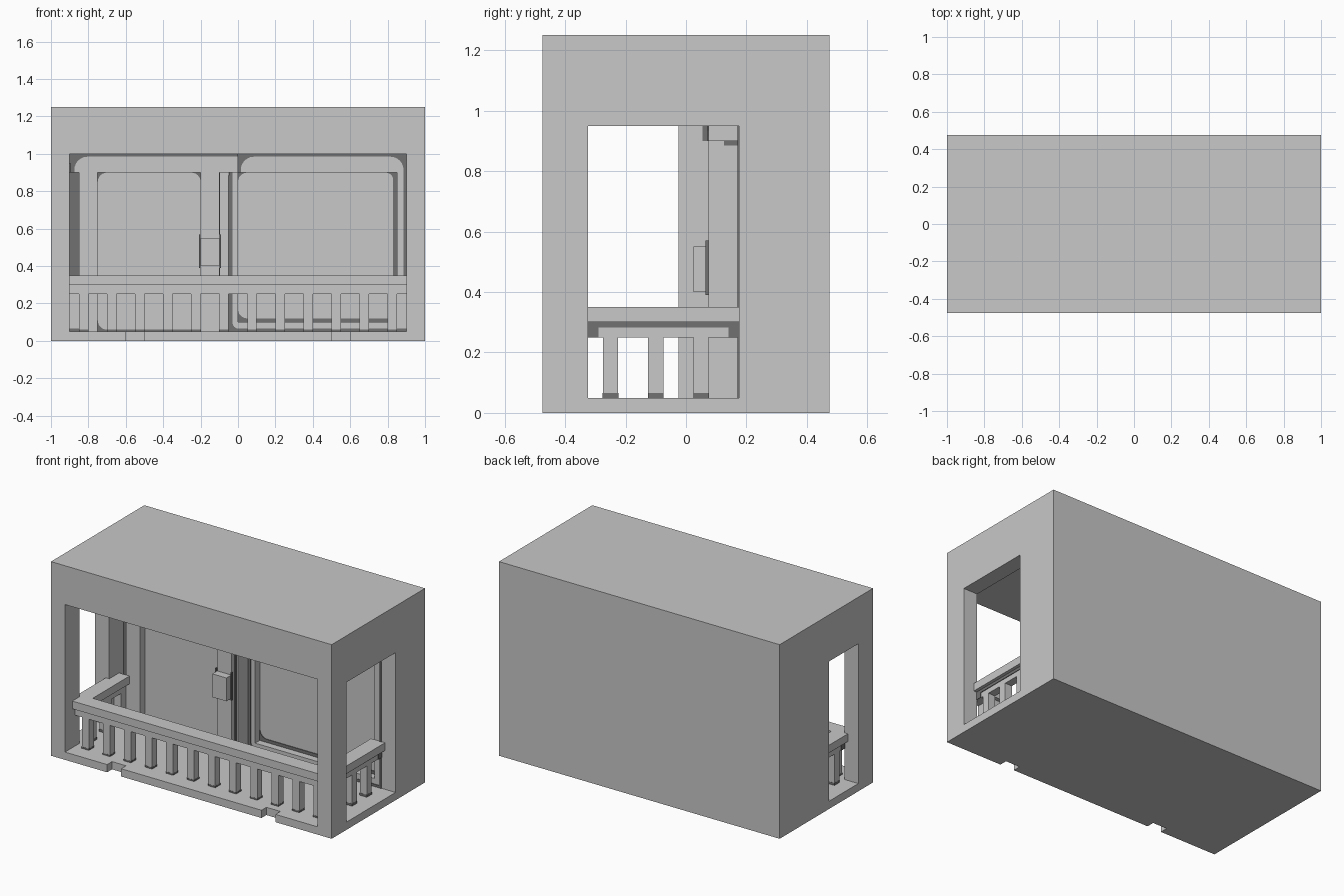
import bpy, bmesh, math
from mathutils import Matrix, Vector

cube = bpy.data.objects.get("Cube")
if cube:
    bpy.data.objects.remove(cube)


def material(name, value):
    mat = bpy.data.materials.new(name)
    mat.use_nodes = True
    color = (value, value, value, 1)
    mat.diffuse_color = color
    mat.node_tree.nodes["Principled BSDF"].inputs["Base Color"].default_value = color
    return mat


LIGHT = material("light grey", 0.58)
DARK = material("dark grey", 0.165)


def add_box(bm, x0, x1, y0, y1, z0, z1):
    lo, hi = Vector((x0, y0, z0)), Vector((x1, y1, z1))
    size = Matrix.Diagonal(hi - lo).to_4x4()
    bmesh.ops.create_cube(bm, size=1, matrix=Matrix.Translation((lo + hi) / 2) @ size)


def finish(name, bm, mat):
    bmesh.ops.recalc_face_normals(bm, faces=bm.faces)
    mesh = bpy.data.meshes.new(name)
    bm.to_mesh(mesh)
    bm.free()
    mesh.materials.append(mat)
    obj = bpy.data.objects.new(name, mesh)
    bpy.context.collection.objects.link(obj)
    return obj


def boxes(name, items, mat=LIGHT):
    bm = bmesh.new()
    for item in items:
        add_box(bm, *item)
    return finish(name, bm, mat)


# Housing: solid block, hollowed out by the balcony, side openings and door recesses
housing = boxes("housing", [(-1, 1, -.475, .475, 0, 1.25)])
recesses = {
    "balcony_left": (-.9, .01, -.6, .075, .05, 1),
    "balcony_right": (0, .9, -.6, .175, .05, 1),
    "side_opening_left": (.8, 1.1, -.325, .175, .05, .95),
    "side_opening_right": (-1.1, -.8, -.325, -.025, .05, .95),
    "door_recess": (-.9, -.05, 0, .125, .05, .9),
    "door_return": (-.05, .01, 0, .175, .05, .9),
    "window_recess": (0, .85, .1, .225, .1, .9),
    "drain_left": (.5, .6, -.6, -.425, -.1, .1),
    "drain_right": (-.6, -.5, -.6, -.425, -.1, .1),
}
for name, dims in recesses.items():
    cutter = boxes(name, [dims])
    cutter.hide_render = True
    mod = housing.modifiers.new(name, "BOOLEAN")
    mod.operation = "DIFFERENCE"
    mod.solver = "EXACT"
    mod.object = cutter
    bpy.context.view_layer.objects.active = housing
    bpy.ops.object.modifier_apply(modifier=name)
    bpy.data.objects.remove(cutter)

# Sliding door stiles and handle
boxes("door_stiles", [(-.85, -.75, .075, .126, .05, .9),
                      (-.2, -.1, .075, .126, .05, .9)])
boxes("door_handle", [(-.2, -.1, .025, .08, .4, .55)])
boxes("handle_edges", [(x, x + .008, .065, .08, .39, .57) for x in (-.208, -.1)], DARK)

# Front railing
boxes("front_handrail", [(-.9, .9, -.4, -.3, .3, .35)])
boxes("front_lower_rail", [(-.9, .9, -.375, -.325, .25, .3)])
front = [-.825 + .15 * i for i in range(12)]
boxes("front_balusters", [(x - .025, x + .025, -.375, -.325, .05, .25) for x in front])
boxes("front_baluster_feet",
      [(x - .026, x + .026, -.376, -.324, .05, .06) for x in front], DARK)

# Side railings
for side, s, end, count in (("left", 1, .175, 3), ("right", -1, .075, 3)):
    def span(a, b):
        return sorted((s * a, s * b))
    ys = [-.25 + .15 * i for i in range(count)]
    boxes(side + "_handrail", [(*span(.825, .925), -.325, end, .3, .35)])
    boxes(side + "_lower_rail", [(*span(.85, .9), -.325, end, .25, .3)])
    boxes(side + "_balusters",
          [(*span(.85, .9), y - .025, y + .025, .05, .25) for y in ys])
    boxes(side + "_baluster_feet",
          [(*span(.849, .901), y - .026, y + .026, .05, .065) for y in ys], DARK)
    stop = end if s > 0 else -.025
    boxes(side + "_rail_joint",
          [(*span(.899, .904), -.325, stop, .282, .3),
           (*span(.899, .904), -.325, -.29, .25, .282),
           (*span(.899, .904), stop - .035, stop, .25, .282)], DARK)

# Dark joint strips on the door and window surround: x range, z range, wall depth
strips = [
    (-.9, 0, .985, 1, .075), (-.9, -.875, .9, .985, .075),
    (-.9, -.85, .05, .9, .125), (-.75, -.2, .05, .06, .125),
    (0, .9, .985, 1, .175), (0, .015, .9, .985, .175),
    (.885, .9, .05, .985, .175), (-.05, -.03, .05, .9, .175),
    (-.03, .885, .05, .065, .175),
    (.83, .85, .1, .9, .225), (0, .83, .1, .12, .225),
]
boxes("joint_strips", [(x0, x1, y - .004, y + .001, z0, z1)
                       for x0, x1, z0, z1, y in strips], DARK)
boxes("side_joint_strips", [(-.101, -.096, .105, .125, .05, .9),
                            (-.051, -.046, .125, .175, .885, .9),
                            (-.901, -.896, .055, .075, .9, .95)], DARK)

# Rounded dark corners: corner point, depth, direction of the arms, radius
corners = [
    (-.875, .985, .075, 1, -1, .07), (.015, .985, .175, 1, -1, .07),
    (.885, .985, .175, -1, -1, .07), (-.75, .9, .125, 1, -1, .05),
    (-.2, .9, .125, -1, -1, .05), (0, .9, .225, 1, -1, .05),
    (.83, .9, .225, -1, -1, .04), (0, .12, .225, 1, 1, .05),
    (-.75, .06, .125, 1, 1, .05), (-.03, .065, .175, 1, 1, .035),
]
bm = bmesh.new()
for x, z, y, sx, sz, r in corners:
    pts = [(x, z)]
    for i in range(7):
        a = math.radians(15 * i)
        pts.append((x + sx * r * (1 - math.sin(a)), z + sz * r * (1 - math.cos(a))))
    face = bm.faces.new([bm.verts.new((px, y - .004, pz)) for px, pz in pts])
    ext = bmesh.ops.extrude_face_region(bm, geom=[face], use_keep_orig=True)
    verts = [v for v in ext["geom"] if isinstance(v, bmesh.types.BMVert)]
    bmesh.ops.translate(bm, verts=verts, vec=(0, .005, 0))
finish("joint_corners", bm, DARK)
